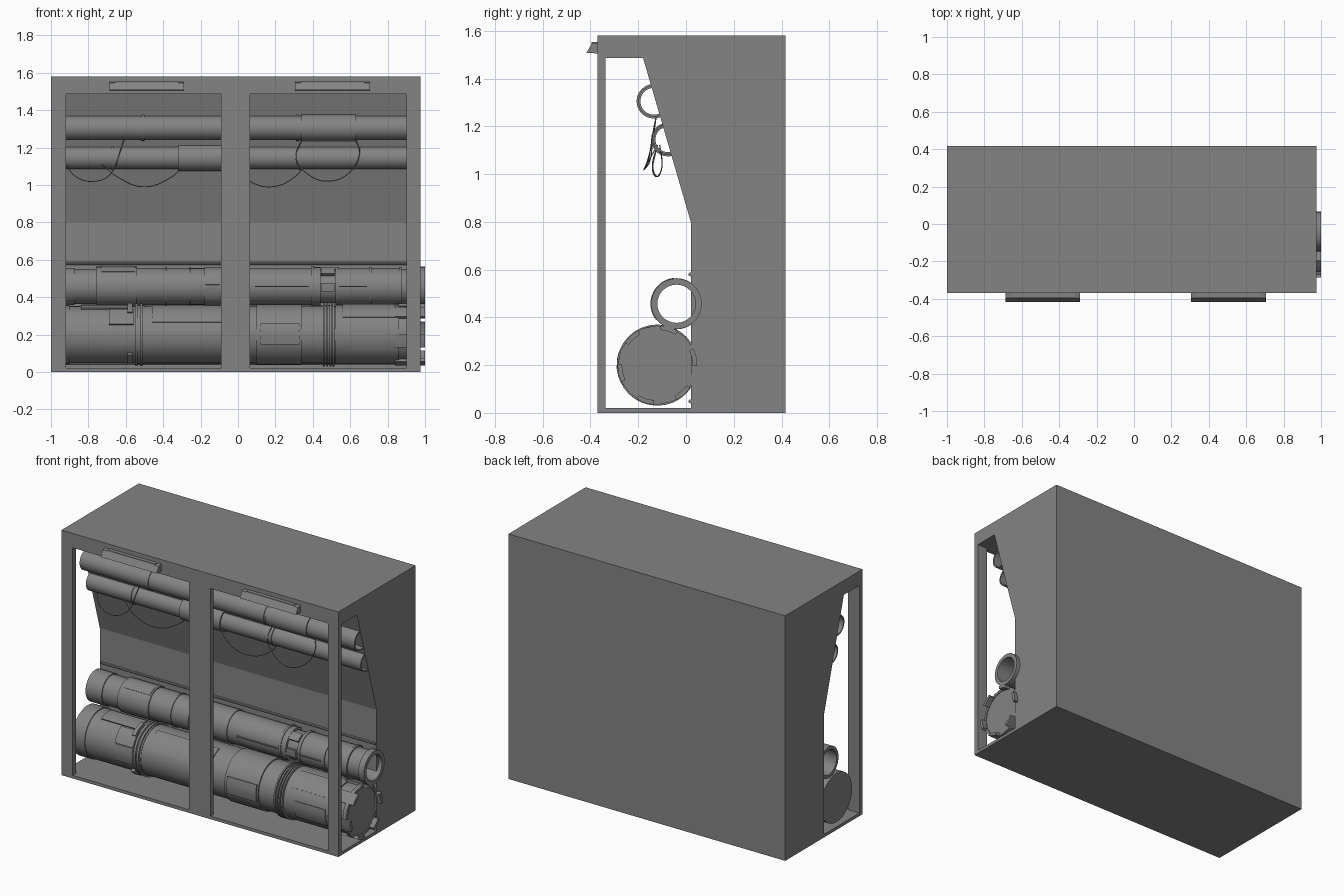
import bpy, bmesh
from math import sin, cos, radians, pi

if "Cube" in bpy.data.objects:
    bpy.data.objects.remove(bpy.data.objects["Cube"])

# Dark grey paint shared by every part
paint = bpy.data.materials.new("dark_grey")
paint.diffuse_color = (.23, .23, .23, 1)
paint.use_nodes = True
paint.node_tree.nodes["Principled BSDF"].inputs["Base Color"].default_value = paint.diffuse_color


def finish(name, bm, smooth=False):
    bmesh.ops.recalc_face_normals(bm, faces=bm.faces[:])
    me = bpy.data.meshes.new(name)
    bm.to_mesh(me)
    bm.free()
    me.materials.append(paint)
    ob = bpy.data.objects.new(name, me)
    bpy.context.collection.objects.link(ob)
    if smooth:
        bpy.ops.object.select_all(action='DESELECT')
        ob.select_set(True)
        bpy.context.view_layer.objects.active = ob
        bpy.ops.object.shade_smooth_by_angle(angle=radians(30))
    return ob


def extrude_x(name, profile, x0, x1):
    """Extrude a (y, z) profile along x."""
    bm = bmesh.new()
    a = [bm.verts.new((x0, y, z)) for y, z in profile]
    b = [bm.verts.new((x1, y, z)) for y, z in profile]
    bm.faces.new(a)
    bm.faces.new(b)
    for i in range(len(a)):
        j = (i + 1) % len(a)
        bm.faces.new((a[i], a[j], b[j], b[i]))
    return finish(name, bm)


def box(name, x0, x1, y0, y1, z0, z1):
    return extrude_x(name, [(y0, z0), (y1, z0), (y1, z1), (y0, z1)], x0, x1)


def lathe(name, centre, profile, inner=None, n=32):
    """Turn (x, r) steps around an x axis; inner radius makes an open tube, otherwise capped."""
    cy, cz = centre
    pts = list(profile)
    if inner:
        pts += [(pts[-1][0], inner), (pts[0][0], inner)]
    bm = bmesh.new()
    rings = [[bm.verts.new((x, cy - r * cos(2 * pi * k / n), cz + r * sin(2 * pi * k / n)))
              for k in range(n)] for x, r in pts]
    pairs = list(zip(rings, rings[1:]))
    if inner:
        pairs.append((rings[-1], rings[0]))
    else:
        bm.faces.new(rings[0])
        bm.faces.new(rings[-1])
    for a, b in pairs:
        for k in range(n):
            m = (k + 1) % n
            bm.faces.new((a[k], a[m], b[m], b[k]))
    return finish(name, bm, True)


def sections(spans):
    """Stepped profile from (x0, x1, r) spans."""
    return [p for x0, x1, r in spans for p in ((x0, r), (x1, r))]


def curved_plate(name, centre, x0, x1, r0, r1, a0, a1):
    """Curved plate on a pipe; angle 0 faces the front, 90 faces up."""
    n = max(2, int(abs(a1 - a0) / 10))
    ang = [radians(a0 + (a1 - a0) * k / n) for k in range(n + 1)]
    bm = bmesh.new()
    rows = [[bm.verts.new((x, centre[0] - r * cos(a), centre[1] + r * sin(a)))
             for x, r in ((x0, r0), (x1, r0), (x1, r1), (x0, r1))] for a in ang]
    for a, b in zip(rows, rows[1:]):
        for k in range(4):
            m = (k + 1) % 4
            bm.faces.new((a[k], a[m], b[m], b[k]))
    bm.faces.new(rows[0])
    bm.faces.new(rows[-1])
    return finish(name, bm, True)


# Housing: two wall modules with sloped recess
wall = [(-.37, 0), (.417, 0), (.417, 1.58), (-.37, 1.58), (-.37, 1.487),
        (-.18, 1.487), (.02, .8), (.02, .02), (-.37, .02)]
extrude_x("wall_left", wall, -1, -.0125)
extrude_x("wall_right", wall, -.0125, .975)

# Front posts
for i, (x0, x1) in enumerate([(-1, -.92), (-.09, -.0125), (-.0125, .063), (.9, .975)]):
    box(f"front_post_{i}", x0, x1, -.37, -.338, .02, 1.487)

# Lamps on the top beam
for i, x in enumerate((-.488, .505)):
    extrude_x(f"lamp_{i}", [(-.37, 1.505), (-.417, 1.508), (-.395, 1.546), (-.37, 1.55)],
              x - .2, x + .2)
    box(f"lamp_clip_{i}", x - .17, x + .17, -.395, -.37, 1.51, 1.553)

# Large lower pipe
big = (-.12, .2)
lathe("large_pipe", big, sections([
    (-.99, -.90, .158), (-.90, -.55, .153), (-.55, -.535, .165), (-.535, -.525, .158),
    (-.525, -.51, .168), (-.51, -.50, .158), (-.50, .1, .155), (.1, .34, .163),
    (.34, .455, .155), (.455, .465, .17), (.465, .472, .158), (.472, .482, .17),
    (.482, .489, .158), (.489, .499, .17), (.499, .506, .158), (.506, .516, .17),
    (.516, .965, .152)]))
lathe("large_pipe_end_sleeve", big, [(.52, .16), (.86, .16)], inner=.148)
for k in range(6):
    curved_plate(f"end_tooth_{k}", big, .84, 1.0, .148, .167, 60 * k - 25, 60 * k + 1)
lathe("large_pipe_end_rim", big, [(.945, .166), (.97, .166)], inner=.148, n=16)
for name, x0, x1, a0, a1, r in [
        ("service_plate", .12, .33, -18, 20, .171),
        ("left_upper_plate", -.69, -.56, 20, 58, .162),
        ("left_lower_plate", -.69, -.56, -22, 18, .158),
        ("left_top_flap", -.84, -.58, 62, 100, .16),
        ("left_catch_upper", -.59, -.565, 45, 80, .17),
        ("left_catch_lower", -.59, -.565, -70, -40, .17),
        ("left_middle_strip", -.46, -.02, 25, 75, .161),
        ("right_top_strip", .56, .84, 35, 80, .165),
        ("right_front_strip", .6, .82, -30, 10, .165)]:
    curved_plate(name, big, x0, x1, .145, r, a0, a1)

# Smaller lower pipe, open at both ends
small = (-.04, .457)
lathe("small_pipe", small, sections([
    (-.99, -.875, .1), (-.875, -.76, .094), (-.76, -.54, .106), (-.54, -.39, .099),
    (-.39, -.38, .104), (-.38, -.26, .099), (-.26, -.255, .104), (-.255, -.18, .098),
    (-.18, .02, .105), (.02, .39, .1), (.39, .405, .107), (.405, .44, .103),
    (.44, .52, .088), (.52, .54, .104), (.54, .7, .1), (.7, .715, .105),
    (.715, .86, .099), (.86, .875, .104), (.875, .96, .094), (.96, 1.0, .106)]), inner=.08)
for name, x0, x1, a0, a1 in [
        ("upper_hatch", -.73, -.55, 48, 85), ("joint_plate_a", -.175, -.1, 5, 40),
        ("joint_plate_b", -.175, -.1, -38, -5), ("neck_bridge_a", .445, .515, 40, 70),
        ("neck_bridge_b", .445, .515, -15, 10), ("thin_rib_a", .09, .38, -2, 1),
        ("thin_rib_b", .53, .69, -2, 1)]:
    curved_plate(name, small, x0, x1, .085, .109, a0, a1)

# Thin conduits along the wall
for i, z in enumerate((.58, .048)):
    lathe(f"wall_conduit_{i}", (.018, z), [(-.99, .008), (.97, .008)], n=8)

# Two upper pipes, open at both ends
lathe("upper_pipe", (-.135, 1.305), sections([
    (-.99, -.515, .065), (-.515, -.5, .069), (-.5, .31, .065), (.31, .325, .069),
    (.325, .34, .065), (.34, .63, .072), (.63, .97, .065)]), inner=.056)
lathe("second_pipe", (-.075, 1.145), sections([
    (-.99, -.675, .061), (-.675, -.665, .066), (-.665, -.32, .061), (-.32, -.03, .071),
    (-.03, .325, .061), (.325, .335, .066), (.335, .97, .061)]), inner=.053)


# Hanging cables
def cable(name, pts):
    cu = bpy.data.curves.new(name, 'CURVE')
    cu.dimensions = '3D'
    cu.bevel_depth = .0025
    cu.bevel_resolution = 1
    cu.resolution_u = 8
    cu.materials.append(paint)
    sp = cu.splines.new('BEZIER')
    sp.bezier_points.add(len(pts) - 1)
    for b, p in zip(sp.bezier_points, pts):
        b.co = p
        b.handle_left_type = b.handle_right_type = 'AUTO'
    bpy.context.collection.objects.link(bpy.data.objects.new(name, cu))


cable("cable_left_short", [(-.93, -.12, 1.12), (-.86, -.165, 1.04), (-.76, -.175, 1.02),
                           (-.68, -.15, 1.06), (-.63, -.137, 1.18), (-.61, -.125, 1.24)])
cable("cable_left_long", [(-.74, -.12, 1.12), (-.64, -.14, 1.04), (-.5, -.12, .99),
                          (-.36, -.1, 1.04), (-.27, -.11, 1.12)])
cable("cable_right_long", [(-.06, -.12, 1.12), (.06, -.14, 1.02), (.18, -.12, .99),
                           (.3, -.1, 1.04), (.37, -.11, 1.12)])
cable("cable_right_loop", [(.34, -.125, 1.24), (.31, -.14, 1.14), (.37, -.16, 1.06),
                           (.48, -.175, 1.02), (.6, -.155, 1.07), (.65, -.137, 1.18),
                           (.63, -.125, 1.24)])
